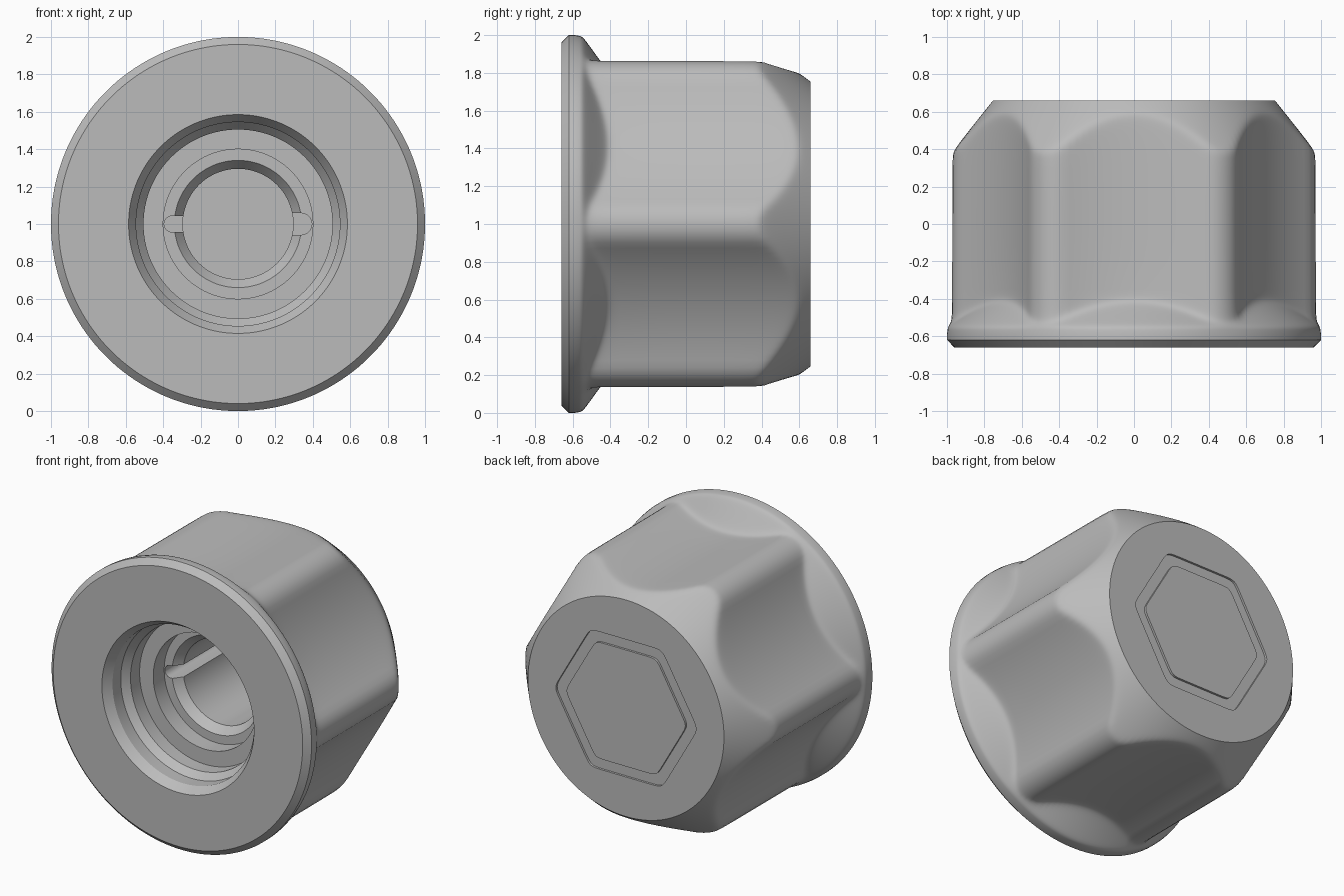
import bpy, bmesh, math
from mathutils import Matrix

cube = bpy.data.objects.get("Cube")
if cube:
    bpy.data.objects.remove(cube, do_unlink=True)

SIDES = 180
FRONT, BACK = -0.66, 0.66

steel = bpy.data.materials.new("plain_grey_steel")
steel.use_nodes = True
grey = (0.5, 0.5, 0.5, 1)
steel.diffuse_color = grey
steel.node_tree.nodes["Principled BSDF"].inputs["Base Color"].default_value = grey


def soft_min(a, b, k):
    return (a + b - math.sqrt((a - b) ** 2 + k * k)) / 2


def soft_max(a, b, k):
    return -soft_min(-a, -b, k)


# Six-sided section with hollow flats and filleted corners
TIP, FILLET, FLAT = 0.975, 0.15, 0.81
CX, CZ = (TIP - FILLET) * 0.5, (TIP - FILLET) * math.cos(math.pi / 6)
GAP = FLAT - CZ
HOLLOW = (CX ** 2 + GAP ** 2 - FILLET ** 2) / (2 * (FILLET - GAP))
HC = FLAT + HOLLOW
BLEND = HOLLOW / (HOLLOW + FILLET)
TANGENT = math.atan2(CX * BLEND, HC + (CZ - HC) * BLEND)


def hollow_hex(angle):
    t = abs(angle % (math.pi / 3) - math.pi / 6)
    if t > TANGENT:
        p = CX * math.sin(t) + CZ * math.cos(t)
        return p + math.sqrt(p * p - CX ** 2 - CZ ** 2 + FILLET ** 2)
    p = HC * math.cos(t)
    return p - math.sqrt(p * p - HC ** 2 + HOLLOW ** 2)


def rounded_hex(flat):
    def radius(angle):
        total = sum(max(0, math.cos(angle - math.pi / 6 - i * math.pi / 3)) ** 30
                    for i in range(6))
        return flat * total ** (-1 / 30)
    return radius


def circle(r):
    return lambda angle: r


# Outer wall: hex body, conical rear chamfer, sloped flange shoulder
def outer(y):
    chamfer = 0.755 + (BACK - y) * 0.8
    shoulder = 0.97 - 1.43 * (y + 0.53)

    def radius(angle):
        body = soft_min(hollow_hex(angle), chamfer, 0.02)
        return soft_min(soft_max(body, shoulder, 0.03), 1.0, 0.02)
    return radius


def steps(a, b, n):
    return [a + (b - a) * i / n for i in range(n + 1)]


# Rings run from the bore floor, out over the flange, to the rear groove
bore = [(0.295, 1.0), (0.295, 0.48), (0.34, 0.42), (0.40, 0.42), (0.40, 0.30),
        (0.505, 0.30), (0.505, 0.20), (0.545, 0.15), (0.545, 0.06), (0.585, 0)]
rings = [(FRONT + depth, circle(r)) for r, depth in bore]
rings += [(FRONT, circle(0.96)), (-0.62, circle(1.0)), (-0.59, circle(1.0))]
wall = steps(-0.575, -0.35, 22) + steps(-0.2, 0.3, 4) + steps(0.35, BACK, 28)
rings += [(y, outer(y)) for y in wall]
GROOVE = 0.015
rings += [(BACK, rounded_hex(0.478)), (BACK - GROOVE, rounded_hex(0.478)),
          (BACK - GROOVE, rounded_hex(0.405)), (BACK, rounded_hex(0.405))]


def finish(name, bm):
    bmesh.ops.recalc_face_normals(bm, faces=bm.faces)
    mesh = bpy.data.meshes.new(name)
    bm.to_mesh(mesh)
    bm.free()
    mesh.materials.append(steel)
    obj = bpy.data.objects.new(name, mesh)
    bpy.context.collection.objects.link(obj)
    return obj


bm = bmesh.new()
angles = [2 * math.pi * i / SIDES for i in range(SIDES)]
loops = []
for y, radius in rings:
    loops.append([bm.verts.new((radius(a) * math.cos(a), y, 1 + radius(a) * math.sin(a)))
                  for a in angles])
for one, two in zip(loops, loops[1:]):
    for i in range(SIDES):
        j = (i + 1) % SIDES
        bm.faces.new((one[i], one[j], two[j], two[i]))
bm.faces.new(loops[0])
bm.faces.new(loops[-1])
nut = finish("flanged_cap_nut", bm)


# Key slots on both sides of the bore
def slot_cutter(name, side, half):
    bm = bmesh.new()
    start, end = FRONT + 0.36, FRONT + 0.97
    arc = [math.pi * (i / 12 - 0.5) for i in range(13)]
    outline = [(0.1, half), (0.1, -half)]
    outline += [(0.395 - half + half * math.cos(a), half * math.sin(a)) for a in arc]
    face = bm.faces.new([bm.verts.new((side * x, start, 1 + z)) for x, z in outline])
    made = bmesh.ops.extrude_face_region(bm, geom=[face])["geom"]
    moved = [v for v in made if isinstance(v, bmesh.types.BMVert)]
    bmesh.ops.transform(bm, matrix=Matrix.Translation((0, end - start, 0)), verts=moved)
    cutter = finish(name, bm)
    cutter.hide_render = True
    return cutter


bpy.context.view_layer.objects.active = nut
nut.select_set(True)
for name, side, half in (("left_slot", 1, 0.058), ("right_slot", -1, 0.043)):
    cutter = slot_cutter(name, side, half)
    mod = nut.modifiers.new(name, "BOOLEAN")
    mod.operation, mod.solver, mod.object = "DIFFERENCE", "EXACT", cutter
    bpy.ops.object.modifier_apply(modifier=mod.name)
    bpy.data.objects.remove(cutter, do_unlink=True)

bpy.ops.object.shade_smooth_by_angle(angle=math.radians(30))
